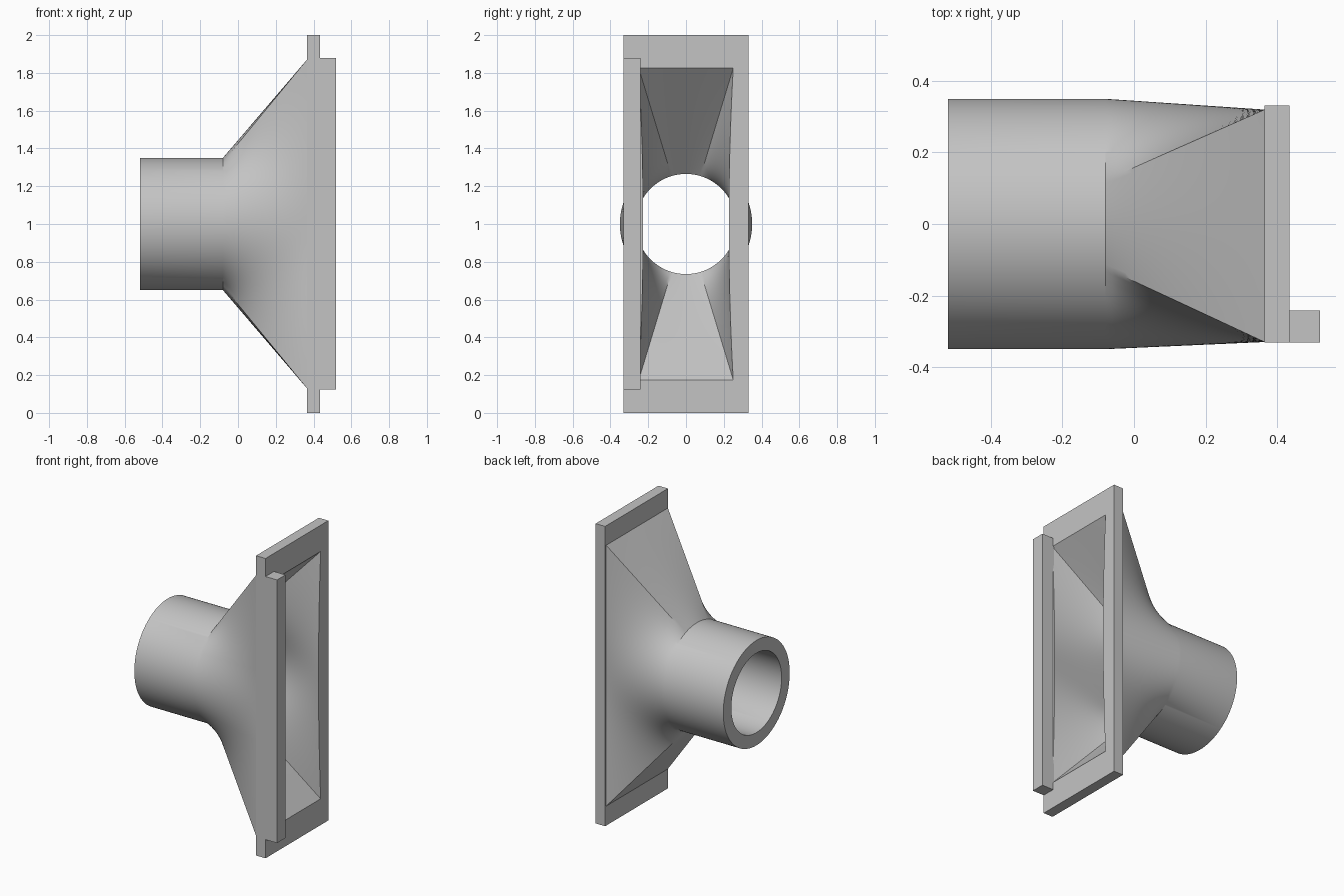
import bpy, bmesh
from math import atan2, cos, sin, pi, radians

if "Cube" in bpy.data.objects:
    bpy.data.objects.remove(bpy.data.objects["Cube"], do_unlink=True)

grey = bpy.data.materials.new("plain grey")
grey.use_nodes = True
colour = (0.55, 0.55, 0.55, 1)
grey.diffuse_color = colour
grey.node_tree.nodes["Principled BSDF"].inputs["Base Color"].default_value = colour

MID = 1.0                       # height of the duct axis
SHORT, LONG, STEPS = 24, 72, 24  # loft resolution


def angles(half_y, half_z):
    """Evenly spaced angles on each side, with a point exactly at each corner."""
    c = atan2(half_z, half_y)
    sides = [(-c, c, LONG), (c, pi - c, SHORT),
             (pi - c, pi + c, LONG), (pi + c, 2 * pi - c, SHORT)]
    return [a + (b - a) * i / n for a, b, n in sides for i in range(n)]


def circle(x, r, half_y, half_z):
    return [(x, r * cos(a), MID + r * sin(a)) for a in angles(half_y, half_z)]


def rectangle(x, half_y, half_z, bow=0.0, shift=0.0):
    """Circle directions projected onto a rectangle; long sides may bow inward."""
    ring = []
    for a in angles(half_y, half_z):
        s = 1 / max(abs(cos(a)) / half_y, abs(sin(a)) / half_z)
        y, z = s * cos(a), s * sin(a)
        if abs(y) > half_y - 1e-5:
            y *= 1 - bow / half_y * (1 - (z / half_z) ** 2)
        ring.append((x, y + shift, MID + z))
    return ring


def blend(a, b):
    """Rings from a to b, both included."""
    return [[tuple(p + (q - p) * t / STEPS for p, q in zip(u, v))
             for u, v in zip(a, b)] for t in range(STEPS + 1)]


def finish(name, bm, smooth):
    bmesh.ops.recalc_face_normals(bm, faces=bm.faces)
    mesh = bpy.data.meshes.new(name)
    bm.to_mesh(mesh)
    bm.free()
    mesh.materials.append(grey)
    obj = bpy.data.objects.new(name, mesh)
    bpy.context.collection.objects.link(obj)
    if smooth:
        bpy.ops.object.select_all(action="DESELECT")
        obj.select_set(True)
        bpy.context.view_layer.objects.active = obj
        bpy.ops.object.shade_smooth_by_angle(angle=radians(25))
    return obj


# Hollow body: round tube, transition and flange lofted as one closed wall
TUBE_END, NECK, BACK, FACE = -0.52, -0.08, 0.365, 0.435
outer, inner = (0.325, 0.87), (0.25, 0.825)
rings = [circle(TUBE_END, 0.35, *outer)]
rings += blend(circle(NECK, 0.35, *outer), rectangle(BACK, *outer, shift=-0.005))
rings += [rectangle(BACK, 0.331, 1.0), rectangle(FACE, 0.331, 1.0)]
rings += blend(rectangle(FACE, *inner, bow=0.023), circle(NECK, 0.265, *inner))
rings += [circle(TUBE_END, 0.265, *inner)]

bm = bmesh.new()
loops = [[bm.verts.new(p) for p in ring] for ring in rings]
count = len(loops[0])
for a, b in zip(loops, loops[1:] + loops[:1]):
    for i in range(count):
        j = (i + 1) % count
        bm.faces.new((a[i], a[j], b[j], b[i]))
finish("duct_body", bm, True)

# Raised lip along one long edge of the flange
bm = bmesh.new()
bmesh.ops.create_cube(bm, size=1)
bmesh.ops.scale(bm, vec=(0.09, 0.089, 1.755), verts=bm.verts)
bmesh.ops.translate(bm, vec=(0.475, -0.2865, MID + 0.002), verts=bm.verts)
finish("flange_lip", bm, False)
